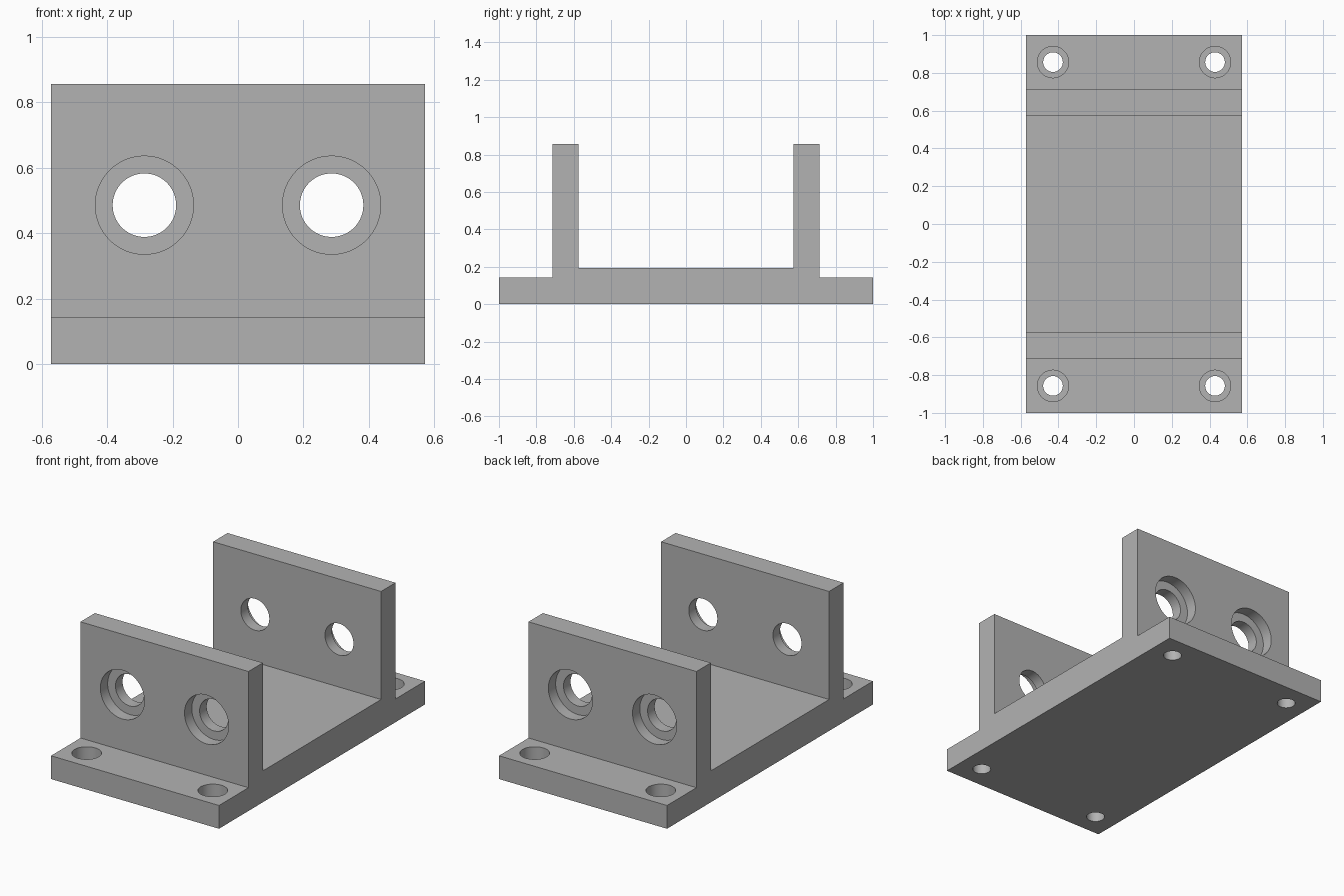
import bpy
import bmesh
import math
from mathutils import Matrix

if "Cube" in bpy.data.objects:
    bpy.data.objects.remove(bpy.data.objects["Cube"])

HALF_W = 0.571

grey = bpy.data.materials.new("plain grey")
grey.diffuse_color = (0.45, 0.45, 0.45, 1)
grey.use_nodes = True
grey.node_tree.nodes["Principled BSDF"].inputs["Base Color"].default_value = grey.diffuse_color


def mesh_object(name, bm):
    bmesh.ops.recalc_face_normals(bm, faces=bm.faces)
    mesh = bpy.data.meshes.new(name)
    bm.to_mesh(mesh)
    bm.free()
    mesh.materials.append(grey)
    obj = bpy.data.objects.new(name, mesh)
    bpy.context.collection.objects.link(obj)
    return obj


# Bracket body: side profile mirrored in y, extruded across x
half = [(1.0, 0.0), (1.0, 0.143), (0.714, 0.143), (0.714, 0.857),
        (0.574, 0.857), (0.574, 0.193)]
profile = half + [(-y, z) for y, z in reversed(half)]
bm = bmesh.new()
face = bm.faces.new([bm.verts.new((-HALF_W, y, z)) for y, z in profile])
ext = bmesh.ops.extrude_face_region(bm, geom=[face])
bmesh.ops.translate(bm, vec=(2 * HALF_W, 0, 0),
                    verts=[v for v in ext["geom"] if isinstance(v, bmesh.types.BMVert)])
bracket = mesh_object("bracket", bm)


def stepped_cutter(name, r_hole, r_bore, top, step, bottom, matrix):
    """Stepped plug along local z: wide above the step, narrow below it."""
    bm = bmesh.new()
    n = 64
    rings = []
    for r, z in ((r_hole, bottom), (r_hole, step), (r_bore, step), (r_bore, top)):
        rings.append([bm.verts.new((r * math.cos(2 * math.pi * i / n),
                                    r * math.sin(2 * math.pi * i / n), z)) for i in range(n)])
    for a, b in zip(rings, rings[1:]):
        for i in range(n):
            j = (i + 1) % n
            bm.faces.new((a[i], a[j], b[j], b[i]))
    bm.faces.new(rings[0])
    bm.faces.new(rings[-1])
    bm.transform(matrix)
    cutter = mesh_object(name, bm)
    cutter.hide_render = True
    return cutter


cutters = []
for sx in (-1, 1):
    for sy in (-1, 1):
        # Counterbored screw holes in the feet
        cutters.append(stepped_cutter("foot_hole_cutter", 0.052, 0.083, 0.2, 0.063, -0.1,
                                      Matrix.Translation((sx * 0.429, sy * 0.857, 0))))
        # Counterbored holes in the upright walls, wide side outwards
        turn = Matrix.Rotation(-sy * math.pi / 2, 4, 'X')
        cutters.append(stepped_cutter("wall_hole_cutter", 0.097, 0.15, 0.76, 0.643, 0.5,
                                      Matrix.Translation((sx * 0.286, 0, 0.486)) @ turn))

bpy.context.view_layer.objects.active = bracket
bracket.select_set(True)
for cutter in cutters:
    mod = bracket.modifiers.new("hole", 'BOOLEAN')
    mod.operation = 'DIFFERENCE'
    mod.solver = 'EXACT'
    mod.object = cutter
    bpy.ops.object.modifier_apply(modifier=mod.name)
for cutter in cutters:
    bpy.data.objects.remove(cutter)

# Smooth hole walls, crisp edges
bpy.ops.object.shade_smooth_by_angle(angle=math.radians(30))
